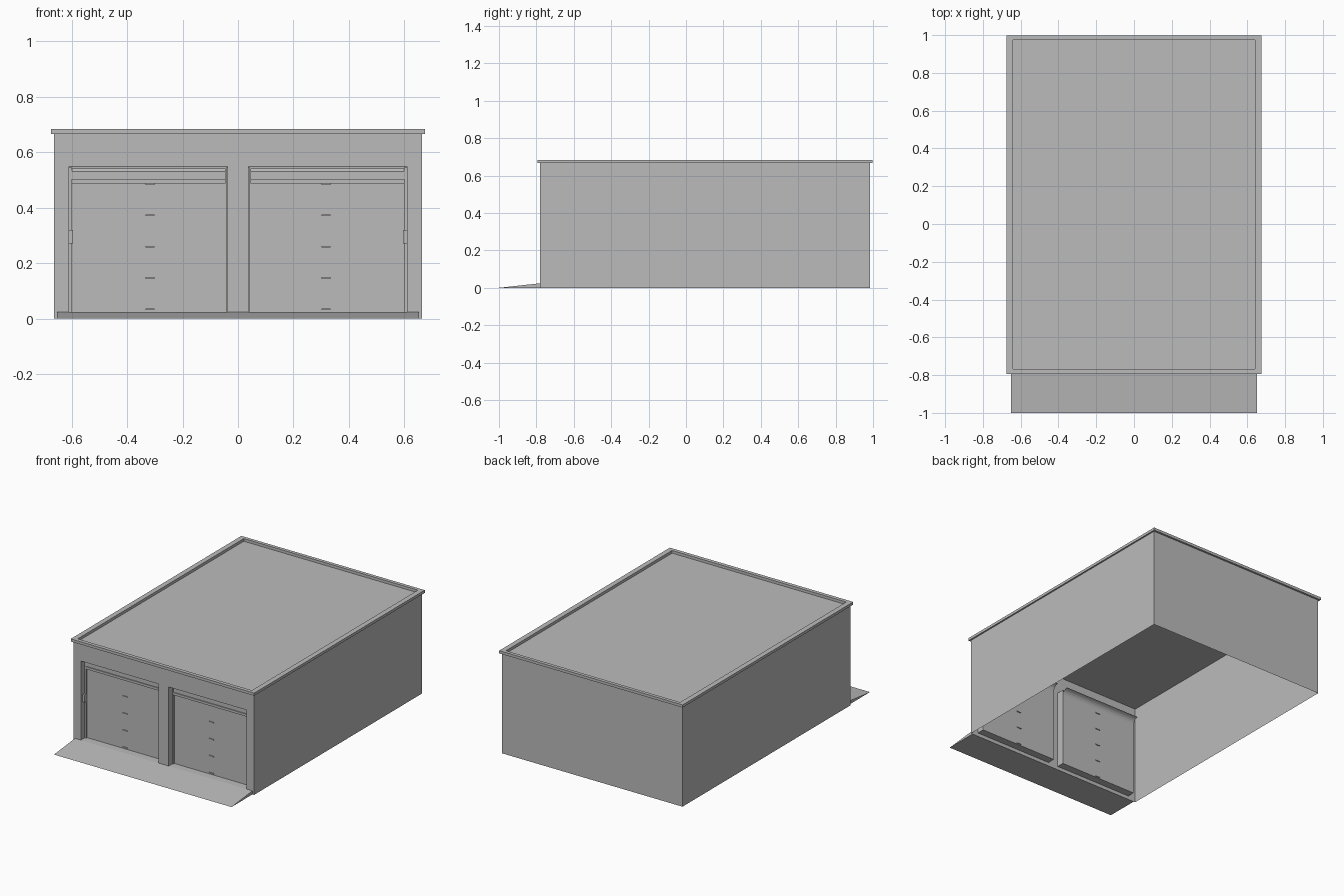
import bpy
import bmesh
import math

cube = bpy.data.objects.get("Cube")
if cube:
    bpy.data.objects.remove(cube, do_unlink=True)

# Single flat grey for the whole building
grey = bpy.data.materials.new("concrete_grey")
grey.use_nodes = True
COLOUR = (0.5, 0.5, 0.5, 1)
grey.diffuse_color = COLOUR
grey.node_tree.nodes["Principled BSDF"].inputs["Base Color"].default_value = COLOUR


def finish(name, bm):
    bmesh.ops.remove_doubles(bm, verts=bm.verts, dist=0.0005)
    bmesh.ops.recalc_face_normals(bm, faces=bm.faces)
    mesh = bpy.data.meshes.new(name)
    bm.to_mesh(mesh)
    bm.free()
    mesh.materials.append(grey)
    obj = bpy.data.objects.new(name, mesh)
    bpy.context.collection.objects.link(obj)
    return obj


def add_box(bm, x0, x1, y0, y1, z0, z1):
    made = bmesh.ops.create_cube(bm, size=1)["verts"]
    for v in made:
        v.co.x = x1 if v.co.x > 0 else x0
        v.co.y = y1 if v.co.y > 0 else y0
        v.co.z = z1 if v.co.z > 0 else z0


def quad(bm, *points):
    bm.faces.new([bm.verts.new(p) for p in points])


def extrude_x(bm, profile, x0, x1, closed=False):
    """Sweep a (y, z) profile from x0 to x1."""
    pairs = list(zip(profile, profile[1:] + profile[:1]))
    for (ya, za), (yb, zb) in pairs if closed else pairs[:-1]:
        quad(bm, (x0, ya, za), (x1, ya, za), (x1, yb, zb), (x0, yb, zb))
    if closed:
        for x in (x0, x1):
            bm.faces.new([bm.verts.new((x, y, z)) for y, z in profile])


# Main dimensions
W, FRONT, BACK, EAVE, TOP = 0.664, -0.78, 0.985, 0.666, 0.684
INNER, OUTER, SILL, HEAD = 0.037, 0.609, 0.024, 0.549
DOOR_Y = FRONT + 0.05

# Walls: thin shell with two openings folded inwards, open underneath
bm = bmesh.new()
xs = [-W, -OUTER, -INNER, INNER, OUTER, W]
zs = [0, SILL, HEAD, EAVE]
for i in range(5):
    for j in range(3):
        if j == 1 and i in (1, 3):
            continue
        quad(bm, (xs[i], FRONT, zs[j]), (xs[i + 1], FRONT, zs[j]),
             (xs[i + 1], FRONT, zs[j + 1]), (xs[i], FRONT, zs[j + 1]))
for a, b in (((W, FRONT), (W, BACK)), ((W, BACK), (-W, BACK)), ((-W, BACK), (-W, FRONT))):
    quad(bm, (*a, 0), (*b, 0), (*b, EAVE), (*a, EAVE))
finish("walls", bm)

# Reveals around each opening
for side, s in (("left", 1), ("right", -1)):
    bm = bmesh.new()
    ring = [(s * INNER, SILL), (s * OUTER, SILL), (s * OUTER, HEAD), (s * INNER, HEAD)]
    for (xa, za), (xb, zb) in zip(ring, ring[1:] + ring[:1]):
        quad(bm, (xa, FRONT, za), (xb, FRONT, zb), (xb, DOOR_Y, zb), (xa, DOOR_Y, za))
    finish(side + "_reveal", bm)

    # Door leaf, curling back at the top
    bm = bmesh.new()
    radius = 0.04
    leaf = [(DOOR_Y, SILL), (DOOR_Y, HEAD - radius)]
    for k in range(1, 6):
        t = k / 5 * math.pi / 2
        leaf.append((DOOR_Y + radius * (1 - math.cos(t)),
                     HEAD - radius + radius * math.sin(t)))
    lo, hi = sorted((s * INNER, s * OUTER))
    extrude_x(bm, leaf, lo, hi)
    finish(side + "_door", bm)

    # Roller hood with a stepped lower lip and a chamfered top
    bm = bmesh.new()
    hood = [(DOOR_Y, 0.487), (DOOR_Y - 0.018, 0.487), (DOOR_Y - 0.018, 0.503),
            (DOOR_Y - 0.012, 0.503), (DOOR_Y - 0.012, 0.53), (DOOR_Y, 0.542)]
    extrude_x(bm, hood, lo + 0.008, hi - 0.008, closed=True)
    finish(side + "_door_hood", bm)

    # Guide rails beside the leaf
    bm = bmesh.new()
    for near, far in ((INNER, INNER + 0.006), (OUTER - 0.011, OUTER)):
        a, b = sorted((s * near, s * far))
        add_box(bm, a, b, DOOR_Y - 0.012, DOOR_Y, SILL, HEAD - 0.004)
    finish(side + "_guide_rails", bm)

    # Hinge plates at the section joints, on both faces of the leaf
    bm = bmesh.new()
    for k in range(5):
        z = 0.033 + k * 0.113
        add_box(bm, s * 0.318 - 0.016, s * 0.318 + 0.016,
                DOOR_Y - 0.006, DOOR_Y + 0.006, z - 0.003, z + 0.003)
    finish(side + "_door_hinges", bm)

    # Control box on the outer jamb
    bm = bmesh.new()
    a, b = sorted((s * (OUTER - 0.014), s * OUTER))
    add_box(bm, a, b, DOOR_Y - 0.03, DOOR_Y - 0.012, 0.27, 0.32)
    finish(side + "_control_box", bm)

# Flat roof deck
bm = bmesh.new()
quad(bm, (-W, FRONT, EAVE), (W, FRONT, EAVE), (W, BACK, EAVE), (-W, BACK, EAVE))
finish("roof_deck", bm)

# Raised parapet cap running round the roof edge
bm = bmesh.new()
out = [(-0.674, -0.793), (0.674, -0.793), (0.674, 0.998), (-0.674, 0.998)]
inn = [(-0.64, -0.768), (0.64, -0.768), (0.64, 0.975), (-0.64, 0.975)]
for i in range(4):
    j = (i + 1) % 4
    for z in (EAVE, TOP):
        quad(bm, (*out[i], z), (*out[j], z), (*inn[j], z), (*inn[i], z))
    for loop in (out, inn):
        quad(bm, (*loop[i], EAVE), (*loop[j], EAVE), (*loop[j], TOP), (*loop[i], TOP))
finish("parapet_cap", bm)

# Entry ramp
bm = bmesh.new()
extrude_x(bm, [(-1, 0), (FRONT, 0), (FRONT, SILL)], -0.652, 0.652, closed=True)
finish("entry_ramp", bm)
